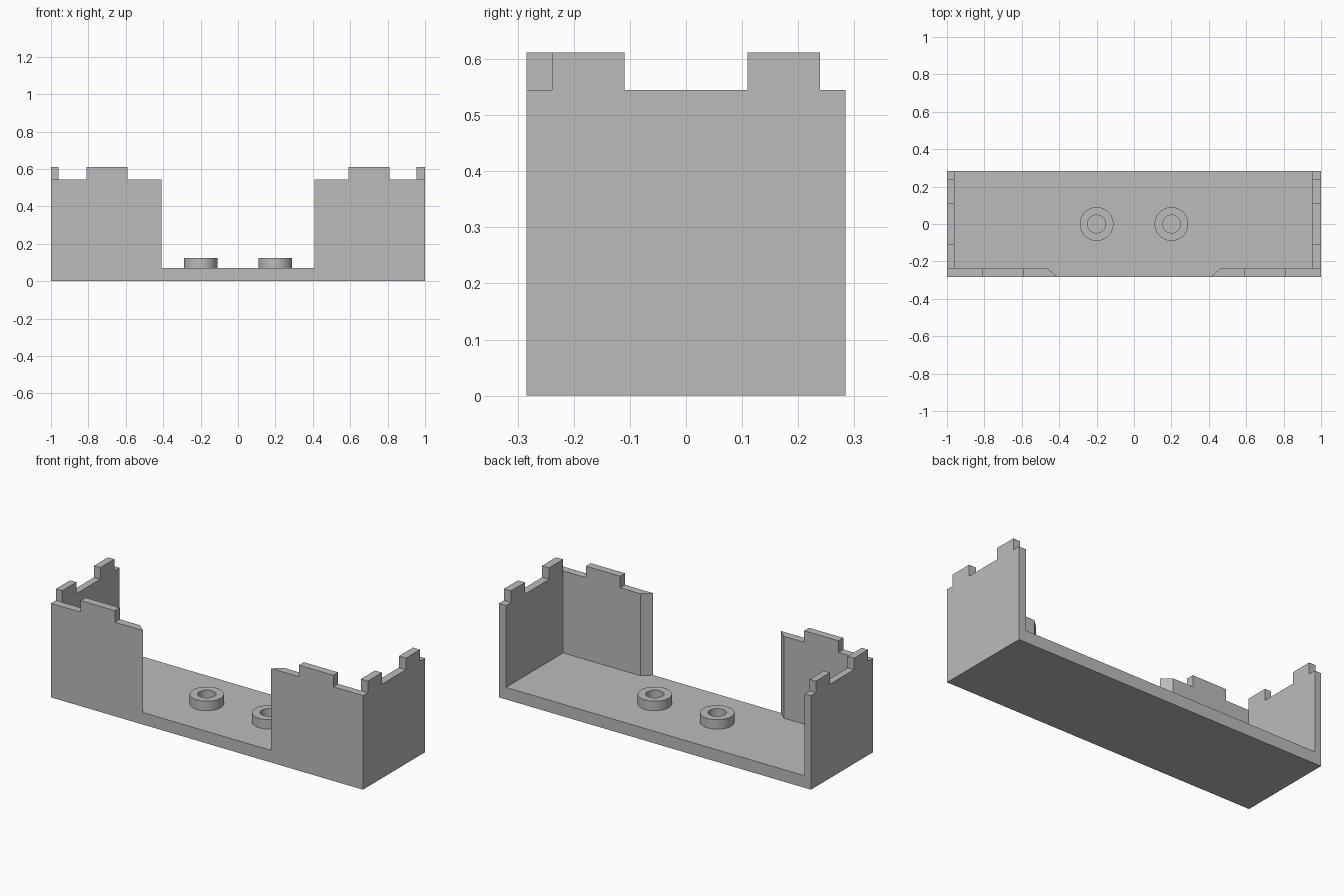
import bpy, bmesh, math
from mathutils import Vector

if "Cube" in bpy.data.objects:
    bpy.data.objects.remove(bpy.data.objects["Cube"], do_unlink=True)

HALF_Y, FLOOR, WALL, TOP = 0.284, 0.07, 0.545, 0.612
INNER_Y = -0.239

grey = bpy.data.materials.new("light_grey")
grey.use_nodes = True
grey.diffuse_color = (0.5, 0.5, 0.5, 1)
grey.node_tree.nodes["Principled BSDF"].inputs["Base Color"].default_value = grey.diffuse_color


def finish(name, bm):
    bmesh.ops.recalc_face_normals(bm, faces=bm.faces)
    mesh = bpy.data.meshes.new(name)
    bm.to_mesh(mesh)
    bm.free()
    mesh.materials.append(grey)
    obj = bpy.data.objects.new(name, mesh)
    bpy.context.collection.objects.link(obj)
    return obj


def extrude(name, points, direction):
    """Solid made by sweeping a flat outline along a vector."""
    bm = bmesh.new()
    face = bm.faces.new([bm.verts.new(p) for p in points])
    geo = bmesh.ops.extrude_face_region(bm, geom=[face])["geom"]
    verts = [g for g in geo if isinstance(g, bmesh.types.BMVert)]
    bmesh.ops.translate(bm, verts=verts, vec=Vector(direction))
    return finish(name, bm)


# Floor slab, onto which the walls are merged
floor = extrude("gatehouse_shell", [(-1, -HALF_Y, 0), (1, -HALF_Y, 0),
                                    (1, HALF_Y, 0), (-1, HALF_Y, 0)], (0, 0, FLOOR))
walls = []
for side, label, thick in ((1, "left", 0.045), (-1, "right", 0.04)):
    # End wall with two merlons
    outline = [(-HALF_Y, 0), (-HALF_Y, WALL), (-0.239, WALL), (-0.239, TOP), (-0.11, TOP),
               (-0.11, WALL), (0.11, WALL), (0.11, TOP), (0.239, TOP), (0.239, WALL),
               (HALF_Y, WALL), (HALF_Y, 0)]
    walls.append(extrude(label + "_end_wall", [(side, y, z) for y, z in outline],
                         (-side * thick, 0, 0)))
    # Front wall with a bevelled inner end, and its merlon
    plan = [(1, -HALF_Y), (0.41, -HALF_Y), (0.46, INNER_Y), (1, INNER_Y)]
    walls.append(extrude(label + "_front_wall", [(side * x, y, 0) for x, y in plan],
                         (0, 0, WALL)))
    merlon = [(0.59, 0.4), (0.59, TOP), (0.81, TOP), (0.81, 0.4)]
    walls.append(extrude(label + "_front_merlon", [(side * x, -HALF_Y, z) for x, z in merlon],
                         (0, INNER_Y + HALF_Y, 0)))

# Merge into one clean solid
bpy.context.view_layer.objects.active = floor
for wall in walls:
    mod = floor.modifiers.new("merge", 'BOOLEAN')
    mod.operation = 'UNION'
    mod.solver = 'EXACT'
    mod.object = wall
    bpy.ops.object.modifier_apply(modifier=mod.name)
    bpy.data.objects.remove(wall, do_unlink=True)
bm = bmesh.new()
bm.from_mesh(floor.data)
bmesh.ops.remove_doubles(bm, verts=bm.verts, dist=0.0002)
bmesh.ops.dissolve_limit(bm, angle_limit=math.radians(1), verts=bm.verts, edges=bm.edges)
bm.to_mesh(floor.data)
bm.free()

# Ring-shaped sockets on the floor
for side, label in ((1, "left"), (-1, "right")):
    bm = bmesh.new()
    section = [(0.048, 0.06), (0.09, 0.06), (0.09, 0.125), (0.048, 0.125)]
    verts = [bm.verts.new((r, 0, z)) for r, z in section]
    edges = [bm.edges.new((verts[i], verts[(i + 1) % 4])) for i in range(4)]
    bmesh.ops.spin(bm, geom=verts + edges, cent=(0, 0, 0), axis=(0, 0, 1),
                   angle=2 * math.pi, steps=48)
    bmesh.ops.remove_doubles(bm, verts=bm.verts, dist=0.0001)
    ring = finish(label + "_socket_ring", bm)
    ring.location.x = side * 0.2
    bpy.ops.object.select_all(action='DESELECT')
    ring.select_set(True)
    bpy.context.view_layer.objects.active = ring
    bpy.ops.object.shade_smooth_by_angle(angle=math.radians(30))
